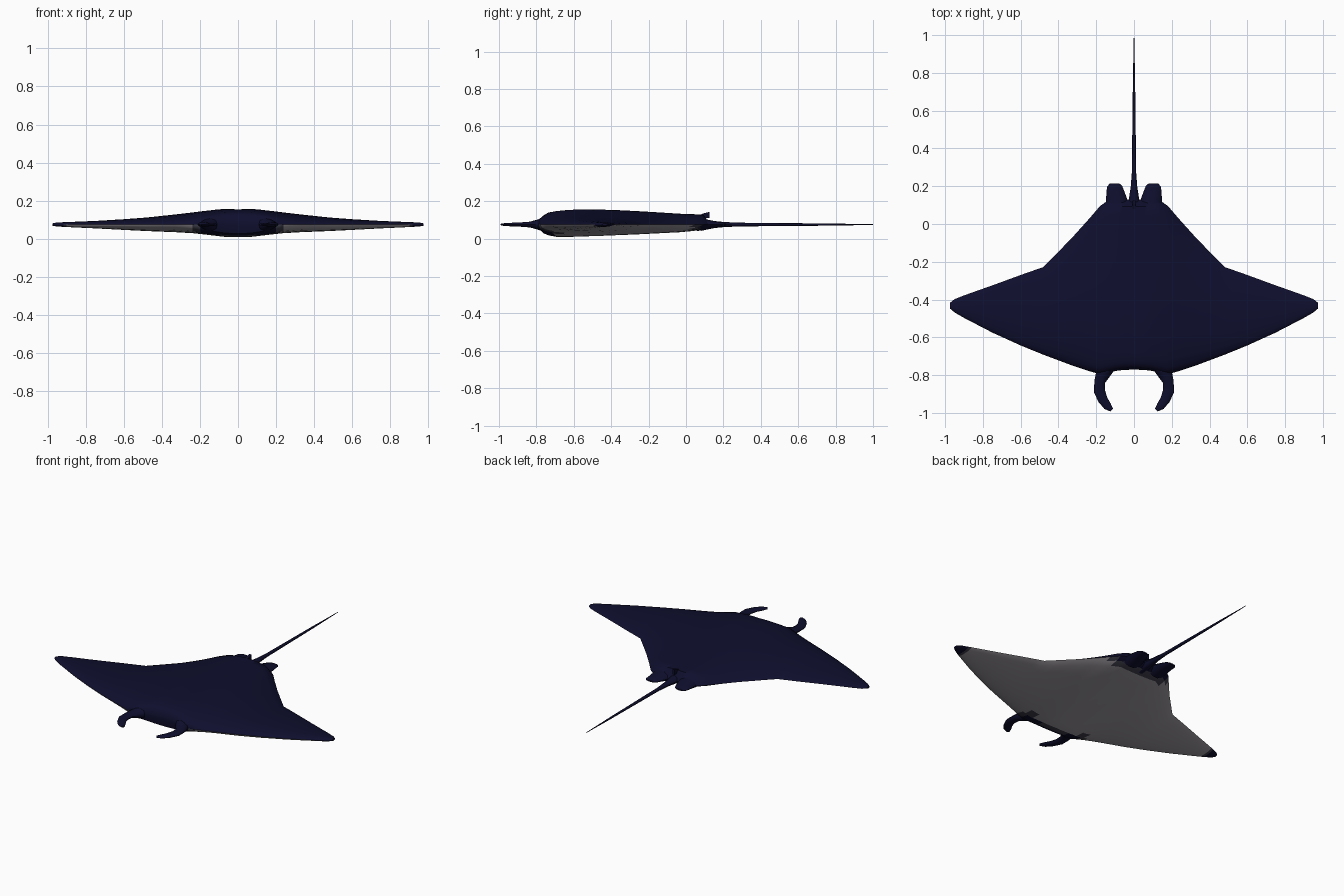
import bpy, bmesh, math
from mathutils import Vector

if "Cube" in bpy.data.objects:
    bpy.data.objects.remove(bpy.data.objects["Cube"])

MID = 0.075


def material(name, rgb):
    m = bpy.data.materials.new(name)
    m.diffuse_color = (*rgb, 1)
    m.use_nodes = True
    m.node_tree.nodes["Principled BSDF"].inputs["Base Color"].default_value = m.diffuse_color
    return m


navy = material("navy skin", (0.0045, 0.0045, 0.027))
pale = material("pale belly", (0.34, 0.32, 0.35))
slate = material("slate blotch", (0.05, 0.05, 0.075))


def finish(name, bm, mats):
    bmesh.ops.recalc_face_normals(bm, faces=bm.faces)
    me = bpy.data.meshes.new(name)
    bm.to_mesh(me)
    bm.free()
    ob = bpy.data.objects.new(name, me)
    bpy.context.collection.objects.link(ob)
    for m in mats:
        me.materials.append(m)
    bpy.ops.object.select_all(action='DESELECT')
    ob.select_set(True)
    bpy.context.view_layer.objects.active = ob
    bpy.ops.object.shade_smooth_by_angle(angle=math.radians(50))
    return ob


def loft(bm, rings):
    """Skin a list of closed point rings and cap both ends."""
    vs = [[bm.verts.new(p) for p in r] for r in rings]
    n = len(vs[0])
    for a, b in zip(vs, vs[1:]):
        for i in range(n):
            j = (i + 1) % n
            bm.faces.new((a[i], a[j], b[j], b[i]))
    bm.faces.new(vs[0])
    bm.faces.new(vs[-1])


# Body: span stations (x, front y, back y, height above, depth below)
STATIONS = [
    (0.00, -0.770, 0.130, 0.080, 0.066), (0.08, -0.775, 0.130, 0.082, 0.065),
    (0.13, -0.785, 0.130, 0.078, 0.060), (0.18, -0.795, 0.095, 0.072, 0.054),
    (0.24, -0.778, 0.025, 0.064, 0.046), (0.33, -0.748, -0.075, 0.053, 0.040),
    (0.48, -0.692, -0.228, 0.037, 0.034), (0.60, -0.643, -0.270, 0.028, 0.028),
    (0.75, -0.575, -0.325, 0.019, 0.020), (0.90, -0.497, -0.378, 0.013, 0.013),
    (0.95, -0.468, -0.398, 0.011, 0.010), (0.975, -0.447, -0.418, 0.006, 0.006)]
# Chord samples (t, top middle, top wing, bottom middle, bottom wing)
CHORD = [
    (0.012, 0.62, 0.20, 0.72, 0.25), (0.04, 0.80, 0.42, 0.88, 0.48),
    (0.09, 0.90, 0.62, 1.0, 0.68), (0.16, 0.97, 0.82, 1.0, 0.84),
    (0.25, 1.0, 0.95, 0.96, 0.95), (0.36, 0.97, 1.0, 0.91, 1.0),
    (0.48, 0.92, 0.98, 0.84, 0.98), (0.60, 0.85, 0.90, 0.77, 0.90),
    (0.72, 0.78, 0.76, 0.69, 0.76), (0.82, 0.72, 0.58, 0.62, 0.58),
    (0.90, 0.69, 0.40, 0.52, 0.40), (0.96, 0.67, 0.20, 0.36, 0.20)]


def section(s, side):
    x, f, b, up, down = s
    k = min(1, x / 0.36)
    k = k * k * (3 - 2 * k)
    y = lambda t: f + (b - f) * t
    top = [(side * x, y(t), MID + up * (m + (w - m) * k)) for t, m, w, _, _ in CHORD]
    low = [(side * x, y(t), MID - down * (m + (w - m) * k)) for t, _, _, m, w in CHORD]
    return [(side * x, f, MID)] + top + [(side * x, b, MID)] + low[::-1]


fine = []
for a, b in zip(STATIONS, STATIONS[1:]):
    for i in range(3):
        fine.append(tuple(p + (q - p) * i / 3 for p, q in zip(a, b)))
fine.append(STATIONS[-1])
bm = bmesh.new()
loft(bm, [section(s, -1) for s in fine[:0:-1]] + [section(s, 1) for s in fine])
bmesh.ops.recalc_face_normals(bm, faces=bm.faces)

# Pale underside with dark mouth, wing tips and tail root
for f in bm.faces:
    c = f.calc_center_median()
    x, y = abs(c.x), c.y
    if c.z > MID - 0.001 or x > 0.92:
        f.material_index = 0
    elif (y < -0.72 and x < 0.19) or y > 0.07:
        f.material_index = 0
    elif (y < -0.68 and x < 0.25) or y > 0.025 or x > 0.895:
        f.material_index = 2
    else:
        f.material_index = 1
finish("body", bm, [navy, pale, slate])


def blade(name, path, sides=10):
    """Flattened tube along (x, y, half width, half height) points."""
    bm = bmesh.new()
    rings = []
    for i, (x, y, w, h) in enumerate(path):
        a, b = path[max(i - 1, 0)], path[min(i + 1, len(path) - 1)]
        d = Vector((b[0] - a[0], b[1] - a[1])).normalized()
        ring = []
        for j in range(sides):
            u = 2 * math.pi * j / sides
            ring.append((x - d.y * w * math.cos(u), y + d.x * w * math.cos(u),
                         MID + h * math.sin(u)))
        rings.append(ring)
    loft(bm, rings)
    return finish(name, bm, [navy])


# Curled head fins and rear pelvic fins, one per side
HEAD_FIN = [(0.145, -0.755, 0.045, 0.040), (0.165, -0.795, 0.038, 0.026),
            (0.181, -0.835, 0.029, 0.016), (0.183, -0.885, 0.030, 0.012),
            (0.165, -0.930, 0.026, 0.010), (0.140, -0.965, 0.022, 0.008),
            (0.118, -0.985, 0.010, 0.005)]
PELVIC_FIN = [(0.090, 0.08, 0.060, 0.035), (0.093, 0.13, 0.056, 0.024),
              (0.100, 0.175, 0.046, 0.015), (0.103, 0.200, 0.040, 0.010),
              (0.103, 0.214, 0.026, 0.005)]
for side, label in ((-1, "left"), (1, "right")):
    for name, path in (("head_fin", HEAD_FIN), ("pelvic_fin", PELVIC_FIN)):
        blade(f"{name}_{label}", [(side * x, y, w, h) for x, y, w, h in path])

# Whip tail
blade("tail", [(0, 0.06, 0.040, 0.035), (0, 0.14, 0.026, 0.020),
               (0, 0.20, 0.017, 0.014), (0, 0.28, 0.011, 0.010),
               (0, 0.50, 0.009, 0.008), (0, 0.75, 0.006, 0.006),
               (0, 1.00, 0.001, 0.002)], 8)

# Small dorsal fin above the tail root
bm = bmesh.new()
loft(bm, [[(s, 0.04, 0.11), (s, 0.125, 0.11), (s, 0.125, 0.143), (s, 0.09, 0.134)]
          for s in (-0.008, 0.008)])
finish("dorsal_fin", bm, [navy])
